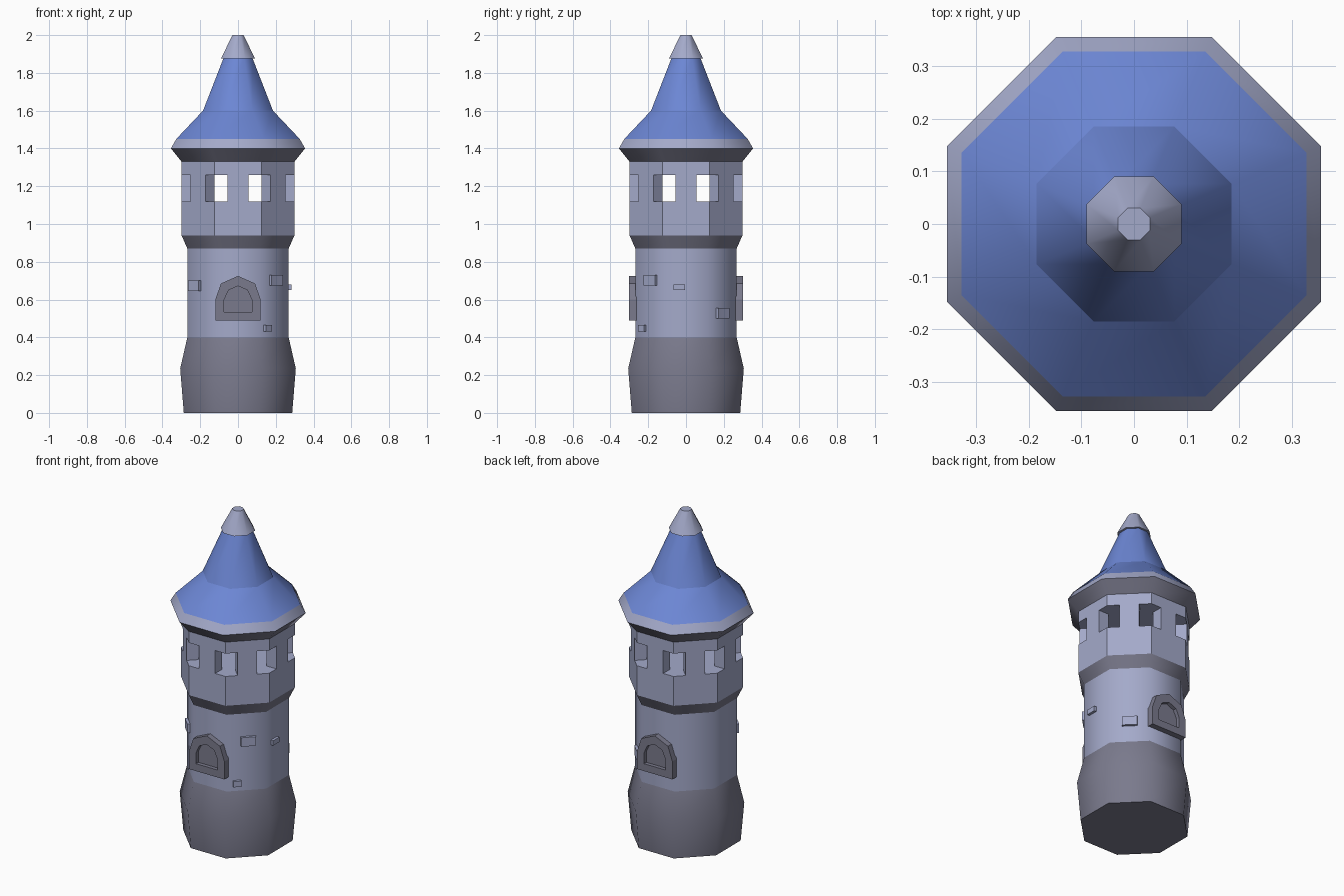
import bpy
import math
from mathutils import Matrix, Vector

if "Cube" in bpy.data.objects:
    bpy.data.objects.remove(bpy.data.objects["Cube"])


def material(name, rgb):
    m = bpy.data.materials.new(name)
    m.diffuse_color = (*rgb, 1)
    m.use_nodes = True
    m.node_tree.nodes["Principled BSDF"].inputs["Base Color"].default_value = m.diffuse_color
    return m


LIGHT = material("light stone", (0.37, 0.40, 0.59))
DARK = material("dark stone", (0.195, 0.195, 0.265))
BLUE = material("blue roof", (0.15, 0.24, 0.66))


def loft(name, loops, mat, first_cap=False, last_cap=False, smooth=False, angle=0):
    """Skin a stack of equal loops, turned about the tower axis by angle (degrees)."""
    n = len(loops[0])
    turn = Matrix.Rotation(math.radians(angle), 3, 'Z')
    verts = [turn @ Vector(p) for loop in loops for p in loop]
    faces = []
    for k in range(len(loops) - 1):
        for i in range(n):
            j = (i + 1) % n
            faces.append((k * n + i, k * n + j, (k + 1) * n + j, (k + 1) * n + i))
    sides = len(faces)
    if first_cap:
        faces.append(tuple(reversed(range(n))))
    if last_cap:
        faces.append(tuple(range((len(loops) - 1) * n, len(loops) * n)))
    mesh = bpy.data.meshes.new(name)
    mesh.from_pydata(verts, [], faces)
    for p in mesh.polygons:
        p.use_smooth = smooth and p.index < sides
    mesh.materials.append(mat)
    mesh.update()
    obj = bpy.data.objects.new(name, mesh)
    bpy.context.collection.objects.link(obj)
    return obj


def octagon(r, z):
    """Octagon with flat sides at distance r from the axis."""
    corner = r / math.cos(math.pi / 8)
    return [(corner * math.cos(a), corner * math.sin(a), z)
            for a in (math.pi / 8 + i * math.pi / 4 for i in range(8))]


def ring(name, profile, mat, bottom=False, top=False, smooth=True):
    loft(name, [octagon(r, z) for r, z in profile], mat, bottom, top, smooth)


def block(name, angle, offset, width, z0, z1, r0, r1, mat, back=False):
    """Block standing out from the wall that faces the given angle."""
    a, b = offset - width / 2, offset + width / 2
    loops = [[(r, b, z0), (r, b, z1), (r, a, z1), (r, a, z0)] for r in (r0, r1)]
    loft(name, loops, mat, back, True, angle=angle)


# Tower body, from the ground up
ring("base", [(0.287, 0), (0.306, 0.235), (0.268, 0.40)], DARK, bottom=True)
ring("shaft", [(0.268, 0.40), (0.268, 0.87)], LIGHT)
ring("gallery_corbel", [(0.268, 0.87), (0.299, 0.94)], DARK)
ring("gallery_parapet", [(0.299, 0.94), (0.299, 1.12)], LIGHT, top=True, smooth=False)
ring("gallery_lintel", [(0.299, 1.26), (0.299, 1.33)], LIGHT, bottom=True, smooth=False)

# Pillars leave an opening at every corner of the gallery
for i in range(8):
    block("gallery_pillar", i * 45, 0, 0.11, 1.12, 1.26, 0.231, 0.299, LIGHT, back=True)

# Roof
ring("eave_underside", [(0.299, 1.33), (0.355, 1.40)], DARK)
ring("eave_rim", [(0.355, 1.40), (0.327, 1.45)], LIGHT)
ring("roof_skirt", [(0.327, 1.45), (0.185, 1.60)], BLUE)
ring("roof_spire", [(0.185, 1.60), (0.076, 1.88)], BLUE)
ring("roof_cap", [(0.09, 1.875), (0.03, 2.0)], LIGHT, bottom=True, top=True)


# Arched windows with a recessed panel, front and back
def arch(r, half, shoulder, z0, z1, z2, z3):
    right = [(half, z0), (half, z1), (shoulder, z2)]
    left = [(-t, z) for t, z in reversed(right)]
    return [(r, t, z) for t, z in right + [(0, z3)] + left]


OUTER = (0.12, 0.09, 0.49, 0.60, 0.685, 0.725)
INNER = (0.073, 0.05, 0.535, 0.60, 0.65, 0.672)
for angle in (-90, 90):
    loft("arched_window",
         [arch(0.262, *OUTER), arch(0.303, *OUTER), arch(0.303, *INNER), arch(0.28, *INNER)],
         DARK, last_cap=True, angle=angle)

# Loose bricks on the shaft: angle, offset, width, bottom, top
for angle, offset, width, z0, z1 in [
        (-45, 0.01, 0.085, 0.675, 0.73),
        (-45, -0.053, 0.045, 0.43, 0.465),
        (-135, -0.05, 0.08, 0.645, 0.70),
        (0, -0.035, 0.06, 0.65, 0.68),
        (45, 0.0, 0.085, 0.50, 0.555)]:
    block("brick", angle, offset, width, z0, z1, 0.26, 0.284, LIGHT)
